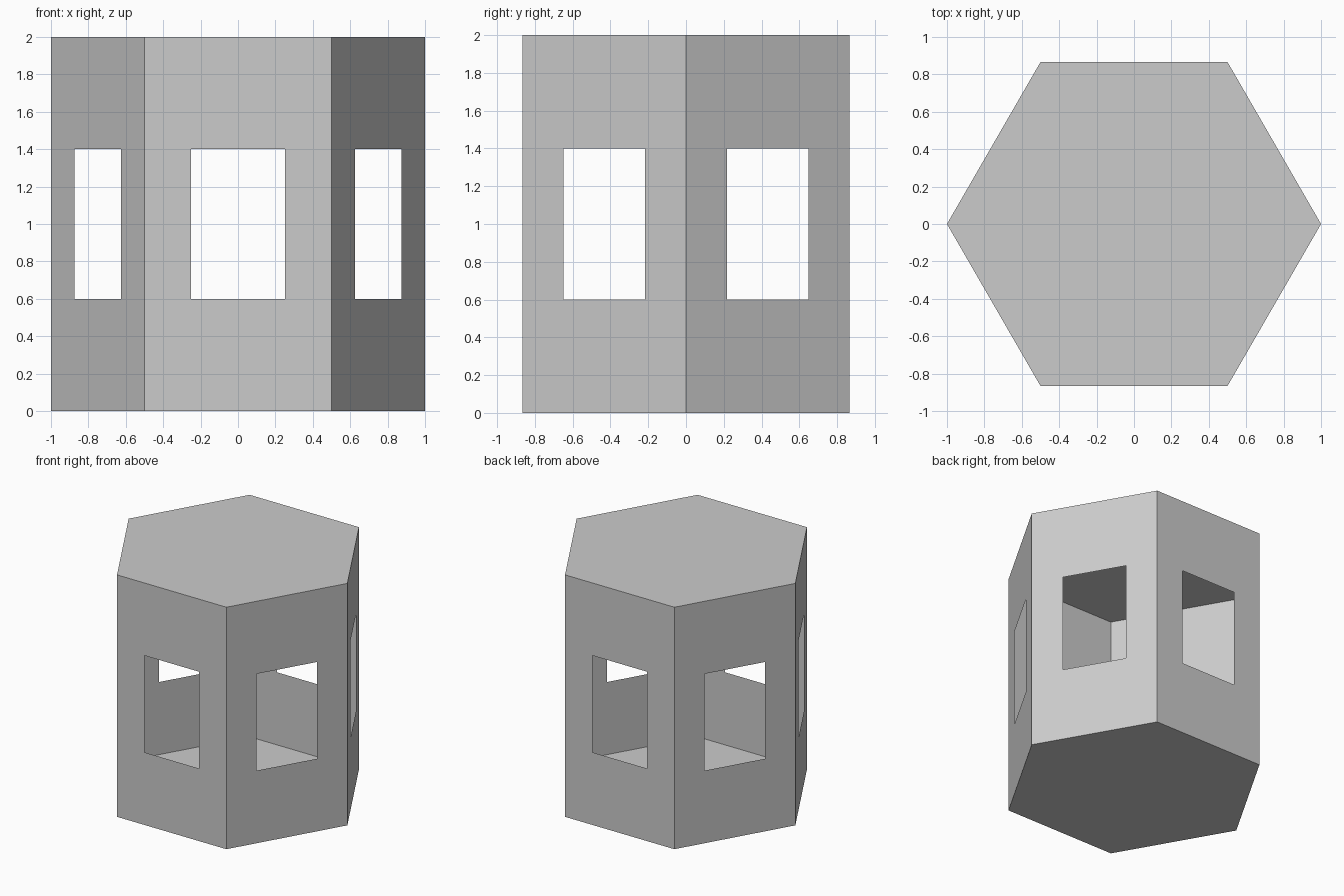
import bpy, bmesh
from math import radians
from mathutils import Matrix

if "Cube" in bpy.data.objects:
    bpy.data.objects.remove(bpy.data.objects["Cube"])

SILL, LINTEL, HEIGHT = 0.6, 1.4, 2.0

# Closed hexagonal shell, corners on the x axis, standing on z = 0
bm = bmesh.new()
place = Matrix.Translation((0, 0, HEIGHT / 2)) @ Matrix.Rotation(radians(30), 4, 'Z')
bmesh.ops.create_cone(bm, cap_ends=True, cap_tris=False, segments=6,
                      radius1=1.0, radius2=1.0, depth=HEIGHT, matrix=place)
bmesh.ops.recalc_face_normals(bm, faces=bm.faces)
walls = [f for f in bm.faces if abs(f.normal.z) < 0.5]

# Window in every wall: inset a quarter of the width, set sill and lintel, open it
bmesh.ops.inset_individual(bm, faces=walls, thickness=0.25, use_even_offset=True)
for wall in walls:
    for v in wall.verts:
        v.co.z = SILL if v.co.z < HEIGHT / 2 else LINTEL
bmesh.ops.delete(bm, geom=walls, context='FACES_ONLY')

mesh = bpy.data.meshes.new("hexagonal_shell")
bm.to_mesh(mesh)
bm.free()
bpy.context.collection.objects.link(bpy.data.objects.new("hexagonal_shell", mesh))
